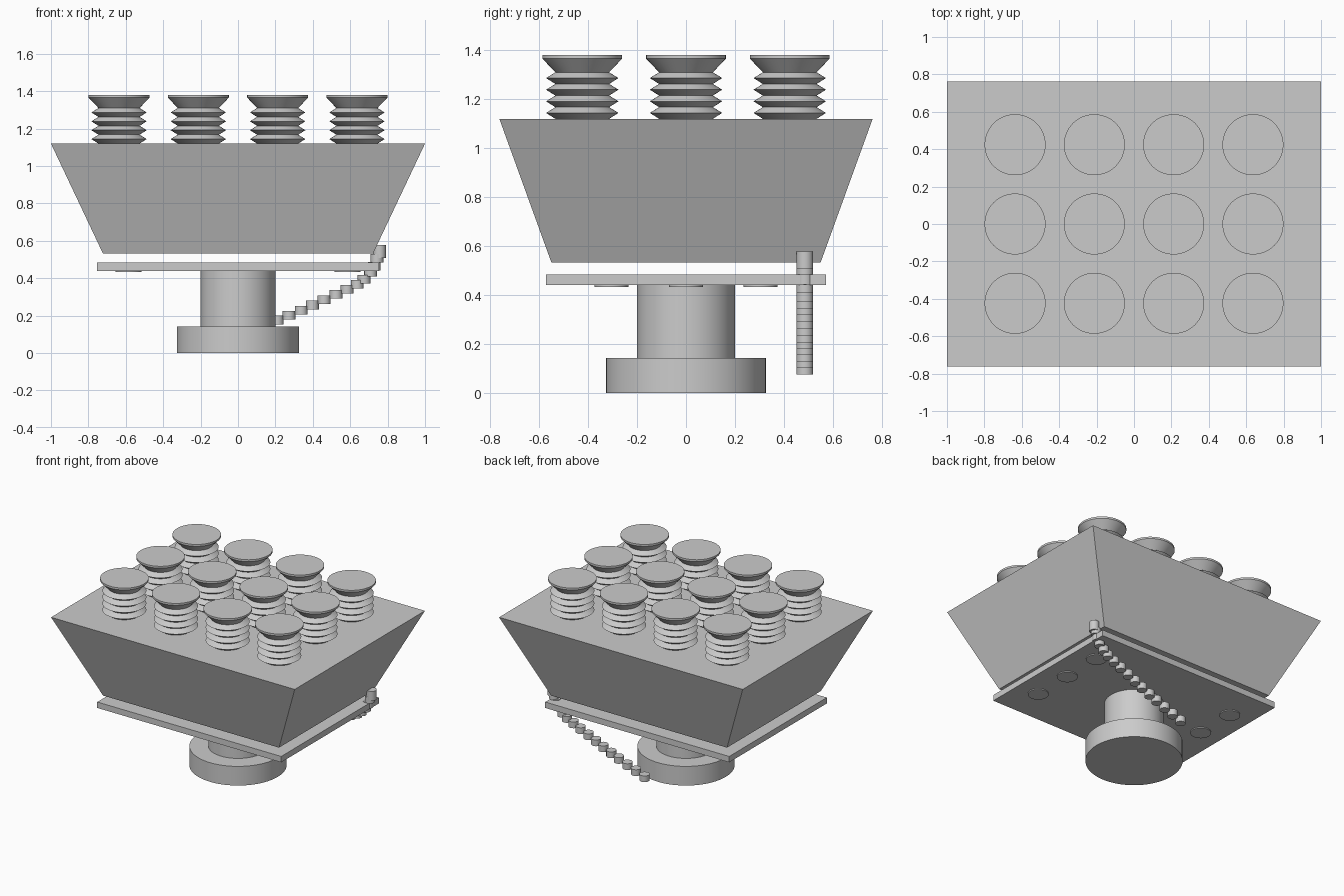
import bpy, bmesh, math

cube = bpy.data.objects.get("Cube")
if cube:
    bpy.data.objects.remove(cube, do_unlink=True)

grey = bpy.data.materials.new("light grey")
grey.use_nodes = True
colour = (0.6, 0.6, 0.6, 1)
grey.diffuse_color = colour
grey.node_tree.nodes["Principled BSDF"].inputs["Base Color"].default_value = colour


def finish(name, bm, location, smooth=False):
    bmesh.ops.recalc_face_normals(bm, faces=bm.faces)
    mesh = bpy.data.meshes.new(name)
    bm.to_mesh(mesh)
    bm.free()
    mesh.materials.append(grey)
    obj = bpy.data.objects.new(name, mesh)
    obj.location = location
    bpy.context.collection.objects.link(obj)
    if smooth:
        bpy.ops.object.select_all(action="DESELECT")
        obj.select_set(True)
        bpy.context.view_layer.objects.active = obj
        bpy.ops.object.shade_smooth_by_angle(angle=math.radians(25))
    return obj


def frustum_box(name, bottom, top, z0, z1):
    """Four-sided block from half sizes at its bottom and top."""
    bm = bmesh.new()
    bmesh.ops.create_cube(bm, size=2)
    for v in bm.verts:
        hx, hy = top if v.co.z > 0 else bottom
        v.co = (v.co.x * hx, v.co.y * hy, z1 if v.co.z > 0 else z0)
    return finish(name, bm, (0, 0, 0))


def turned(name, profile, location, sides=48):
    """Closed solid of revolution from (radius, height) pairs."""
    bm = bmesh.new()
    rings = []
    for r, z in profile:
        rings.append([bm.verts.new((r * math.cos(a), r * math.sin(a), z))
                      for a in (math.tau * i / sides for i in range(sides))])
    for low, high in zip(rings, rings[1:]):
        for i in range(sides):
            j = (i + 1) % sides
            bm.faces.new((low[i], low[j], high[j], high[i]))
    bm.faces.new(rings[0])
    bm.faces.new(rings[-1])
    return finish(name, bm, location, True)


def cylinder(name, radius, height, location, sides=48):
    return turned(name, [(radius, 0), (radius, height)], location, sides)


# Foot, neck, plate and hopper-shaped body
cylinder("base_flange", 0.327, 0.142, (0, 0, 0), 64)
cylinder("neck", 0.2, 0.3, (0, 0, 0.142), 64)
frustum_box("mounting_plate", (0.755, 0.572), (0.755, 0.572), 0.44, 0.484)
frustum_box("body", (0.722, 0.55), (1.0, 0.763), 0.532, 1.12)

# Bolt heads under the plate
for side in (-1, 1):
    for row in (-1, 0, 1):
        cylinder("bolt_head", 0.07, 0.008, (side * 0.585, row * 0.305, 0.433), 32)

# Bellows suction cups
cup = [(0.11, 0)]
for fold in range(4):
    cup += [(0.148, 0.024 + fold * 0.0475), (0.11, 0.0475 * (fold + 1))]
cup += [(0.163, 0.246), (0.163, 0.26)]
for column in range(4):
    for row in range(3):
        turned("suction_cup", cup, ((column - 1.5) * 0.424, (row - 1) * 0.424, 1.12))

# Hanging chain of short links at the back: (x, top height)
links = [(0, 0.12), (0.07, 0.147), (0.14, 0.173), (0.21, 0.2), (0.273, 0.225),
         (0.338, 0.252), (0.398, 0.28), (0.46, 0.309), (0.524, 0.337),
         (0.583, 0.364), (0.637, 0.39), (0.674, 0.418), (0.709, 0.455),
         (0.728, 0.488), (0.743, 0.53)]
for x, top in links:
    cylinder("chain_link", 0.034, 0.046, (x, 0.486, top - 0.046), 24)
cylinder("chain_end", 0.034, 0.07, (0.757, 0.486, 0.508), 24)
